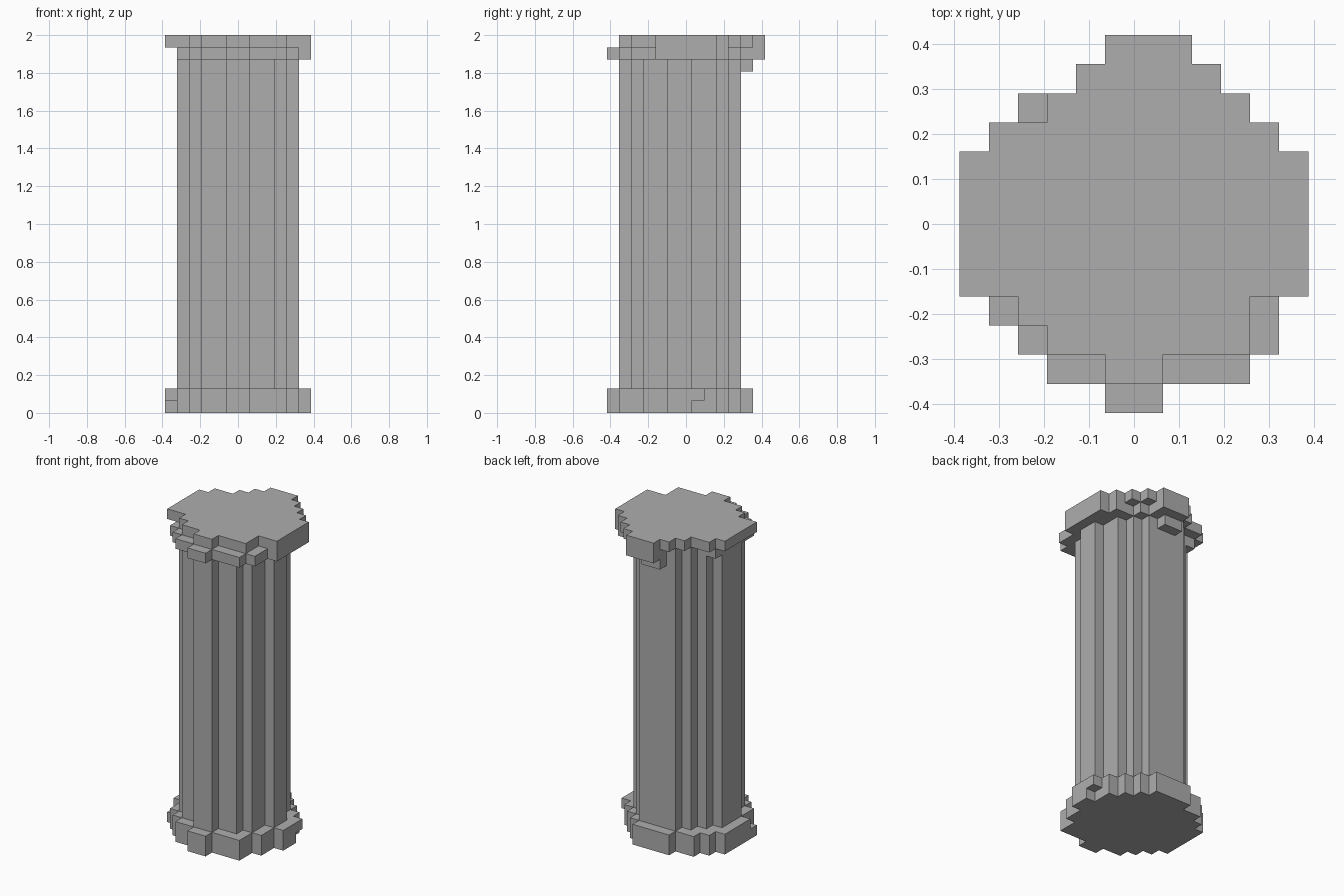
import bpy
import bmesh

cube = bpy.data.objects.get("Cube")
if cube:
    bpy.data.objects.remove(cube, do_unlink=True)

UNIT = 2 / 31  # edge of one block

stone = bpy.data.materials.new("grey_stone")
stone.use_nodes = True
GREY = (0.42, 0.42, 0.42, 1)
stone.diffuse_color = GREY
stone.node_tree.nodes["Principled BSDF"].inputs["Base Color"].default_value = GREY


def slab(name, first_row, spans, bottom, top):
    """Extrude a stepped footprint; each span is one row's start and end column."""
    bm = bmesh.new()
    for row, (start, end) in enumerate(spans, first_row):
        for col in range(start, end):
            corners = ((col, row), (col, row + 1), (col + 1, row + 1), (col + 1, row))
            bm.faces.new([bm.verts.new(((x - 6) * UNIT, (y - 6.5) * UNIT, bottom * UNIT))
                          for x, y in corners])
    bmesh.ops.remove_doubles(bm, verts=bm.verts, dist=UNIT / 10)
    raised = bmesh.ops.extrude_face_region(bm, geom=bm.faces[:], use_keep_orig=True)
    verts = [g for g in raised["geom"] if isinstance(g, bmesh.types.BMVert)]
    bmesh.ops.translate(bm, verts=verts, vec=(0, 0, (top - bottom) * UNIT))
    bmesh.ops.recalc_face_normals(bm, faces=bm.faces)
    bmesh.ops.dissolve_limit(bm, angle_limit=0.01, verts=bm.verts, edges=bm.edges)
    mesh = bpy.data.meshes.new(name)
    bm.to_mesh(mesh)
    bm.free()
    mesh.materials.append(stone)
    obj = bpy.data.objects.new(name, mesh)
    bpy.context.collection.objects.link(obj)
    return obj


# Base: two courses that differ only by a chipped block on each side
base = [(5, 7), (3, 10), (2, 10), (1, 11), (0, 11), (0, 12), (0, 12),
        (0, 11), (0, 11), (1, 10), (2, 9), (4, 8)]
slab("base_lower", 0, base, 0, 1)
upper = base.copy()
upper[4], upper[7] = (1, 11), (0, 12)
slab("base_upper", 0, upper, 1, 2)

# Fluted shaft
slab("shaft", 1, [(5, 7), (3, 9), (2, 10), (2, 10), (1, 11), (1, 11),
                  (1, 10), (2, 10), (3, 9), (4, 8)], 2, 29)

# Bracket under the back of the capital
slab("capital_bracket", 11, [(5, 7)], 28, 29)

# Capital: worn lower course and top slab
slab("capital_lower", 0, [(5, 7), (3, 10), (2, 11), (1, 11)] + [(1, 12)] * 5
     + [(3, 11), (4, 9), (5, 8), (5, 8)], 29, 30)
slab("capital_top", 1, [(5, 7), (3, 10), (2, 10)] + [(0, 12)] * 5
     + [(1, 11), (3, 10), (4, 9), (5, 8)], 30, 31)
